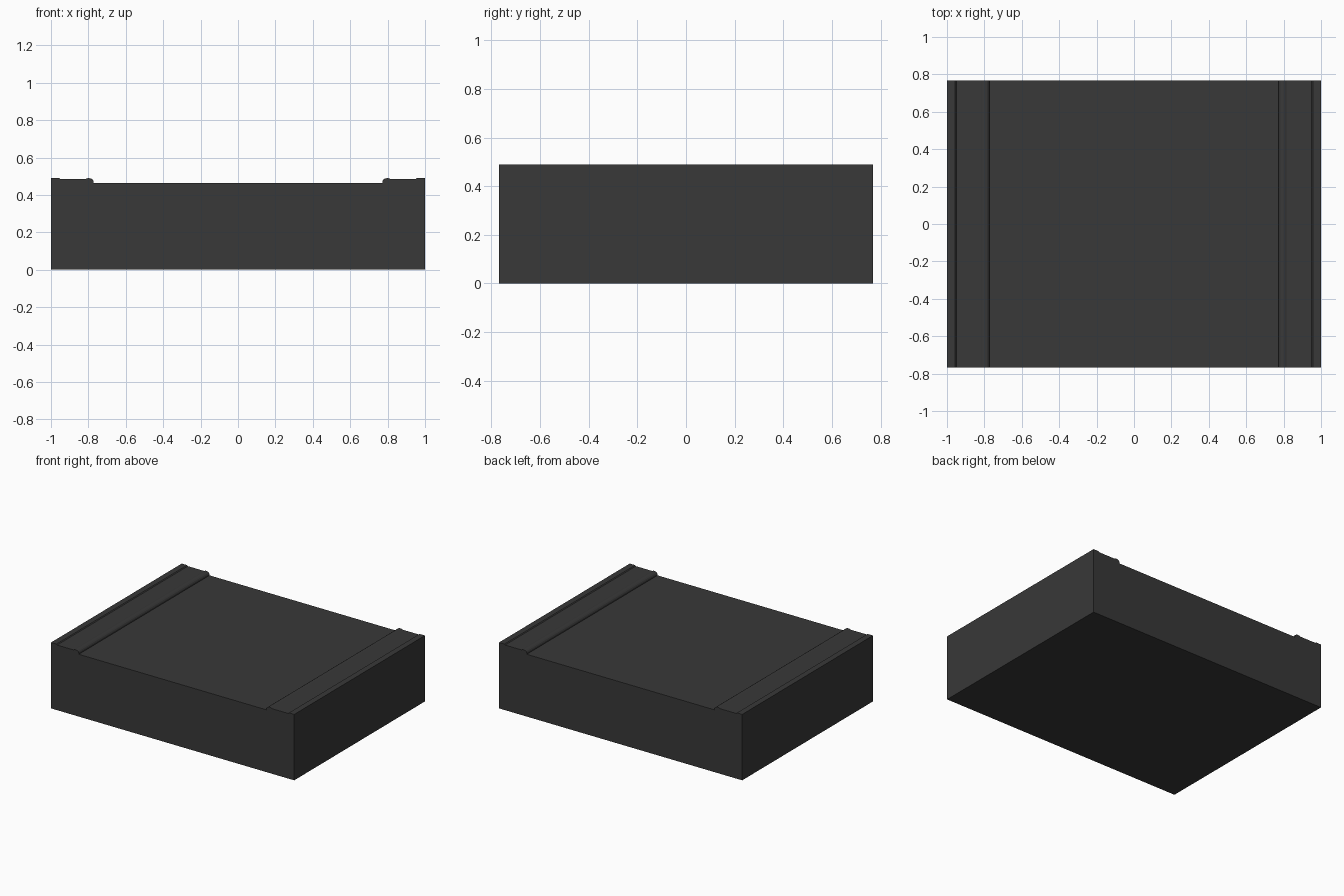
import bpy, bmesh

if "Cube" in bpy.data.objects:
    bpy.data.objects.remove(bpy.data.objects["Cube"])

HALF_DEPTH = 0.768

# Right half of the road cross-section (x, z), from the carriageway out to the base
half = [
    (0.772, 0.463),                                   # gutter
    (0.772, 0.474), (0.777, 0.482), (0.787, 0.488),   # rounded kerb edge
    (0.800, 0.490), (0.809, 0.488), (0.816, 0.484),   # kerb top
    (0.950, 0.484), (0.956, 0.490),                   # pavement and outer edging
    (1.0, 0.490), (1.0, 0.0),                         # outer side
]
profile = half + [(-x, z) for x, z in reversed(half)]

# Extrude the mirrored cross-section along the road
bm = bmesh.new()
face = bm.faces.new([bm.verts.new((x, -HALF_DEPTH, z)) for x, z in profile])
ext = bmesh.ops.extrude_face_region(bm, geom=[face], use_keep_orig=True)
moved = [g for g in ext["geom"] if isinstance(g, bmesh.types.BMVert)]
bmesh.ops.translate(bm, verts=moved, vec=(0, 2 * HALF_DEPTH, 0))
bmesh.ops.recalc_face_normals(bm, faces=bm.faces)
mesh = bpy.data.meshes.new("road_section")
bm.to_mesh(mesh)
bm.free()
road = bpy.data.objects.new("road_section", mesh)
bpy.context.collection.objects.link(road)

# Dark asphalt
mat = bpy.data.materials.new("asphalt")
mat.diffuse_color = (0.04, 0.04, 0.04, 1)
mat.use_nodes = True
mat.node_tree.nodes["Principled BSDF"].inputs["Base Color"].default_value = mat.diffuse_color
mesh.materials.append(mat)
